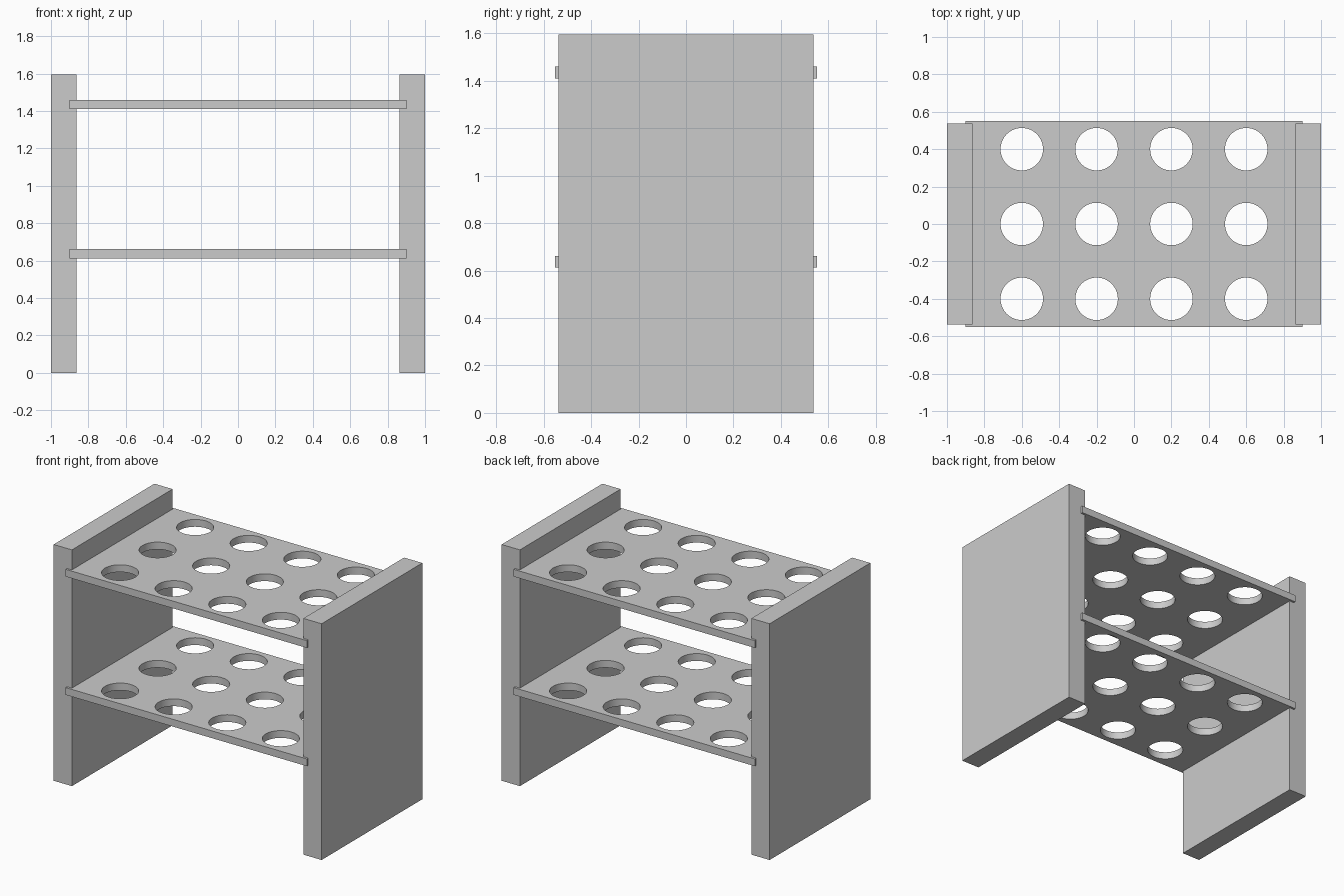
import bpy, bmesh
from math import radians
from mathutils import Matrix

if "Cube" in bpy.data.objects:
    bpy.data.objects.remove(bpy.data.objects["Cube"])

HOLE_X = (-0.6, -0.2, 0.2, 0.6)
HOLE_Y = (-0.4, 0.0, 0.4)
HOLE_R = 0.1135


def finish(name, bm):
    mesh = bpy.data.meshes.new(name)
    bm.to_mesh(mesh)
    bm.free()
    obj = bpy.data.objects.new(name, mesh)
    bpy.context.collection.objects.link(obj)
    return obj


def box(name, x, y, z):
    """Box from (min, max) ranges."""
    bm = bmesh.new()
    size = [b - a for a, b in (x, y, z)]
    mid = [(a + b) / 2 for a, b in (x, y, z)]
    bmesh.ops.create_cube(bm, size=1, matrix=Matrix.Translation(mid) @ Matrix.Diagonal((*size, 1)))
    return finish(name, bm)


def perforated_shelf(name, z0, z1):
    shelf = box(name, (-0.9, 0.9), (-0.552, 0.552), (z0, z1))
    # grid of round holes, cut in one go
    bm = bmesh.new()
    for x in HOLE_X:
        for y in HOLE_Y:
            bmesh.ops.create_cone(bm, cap_ends=True, segments=64, radius1=HOLE_R, radius2=HOLE_R,
                                  depth=0.2, matrix=Matrix.Translation((x, y, (z0 + z1) / 2)))
    cutter = finish(name + "_hole_cutter", bm)
    cutter.hide_render = True
    mod = shelf.modifiers.new("holes", 'BOOLEAN')
    mod.operation = 'DIFFERENCE'
    mod.solver = 'EXACT'
    mod.object = cutter
    bpy.ops.object.select_all(action='DESELECT')
    bpy.context.view_layer.objects.active = shelf
    shelf.select_set(True)
    bpy.ops.object.modifier_apply(modifier=mod.name)
    bpy.data.objects.remove(cutter)
    bpy.ops.object.shade_smooth_by_angle(angle=radians(30))


# Side panels
for side, x in (("left", (-1.0, -0.864)), ("right", (0.864, 1.0))):
    box(side + "_side_panel", x, (-0.537, 0.537), (0, 1.594))

# Shelves, let into the panels
perforated_shelf("lower_shelf", 0.612, 0.661)
perforated_shelf("upper_shelf", 1.41, 1.459)
